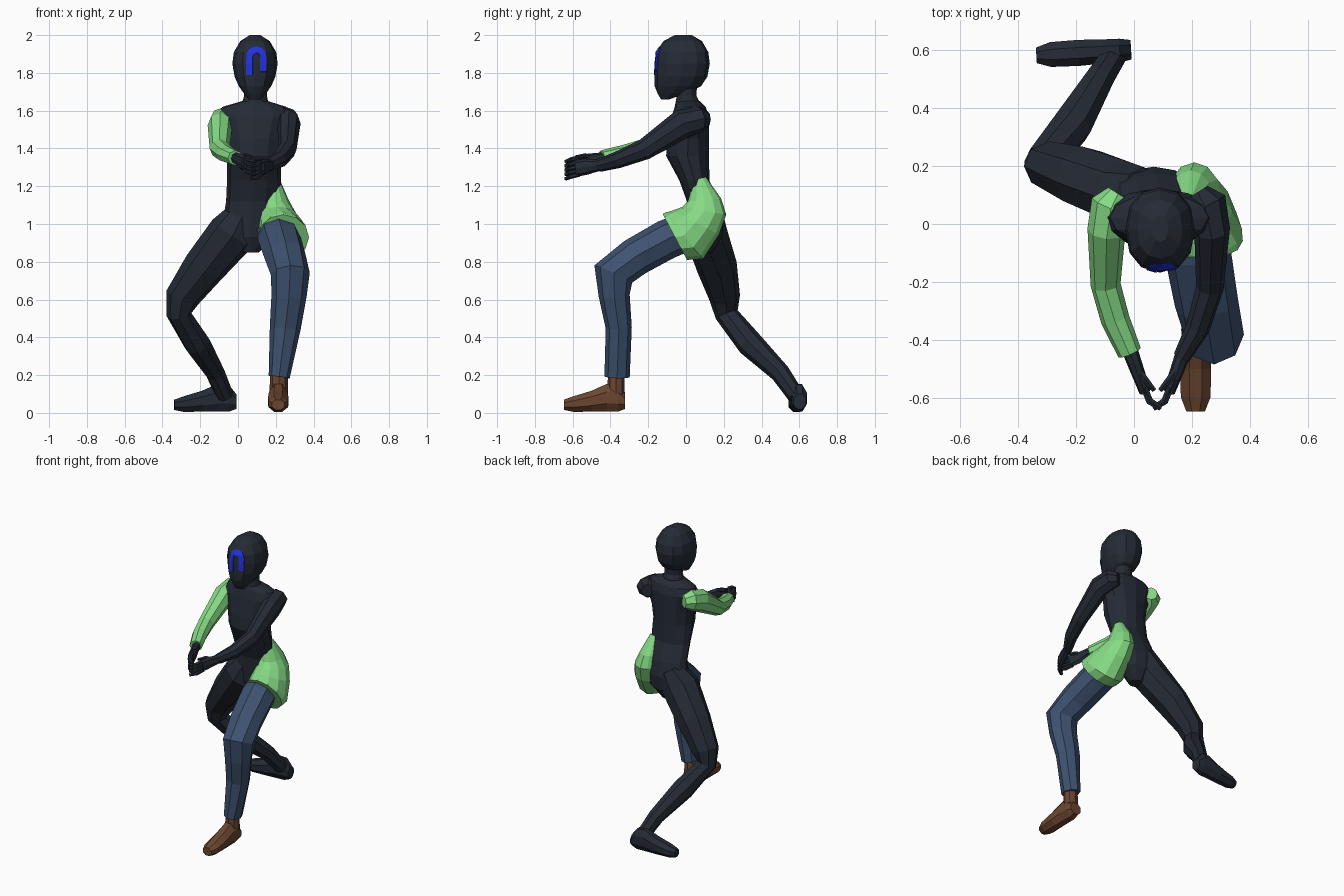
import bpy, bmesh, math
from mathutils import Vector as V
from mathutils.bvhtree import BVHTree


def material(name, rgb):
    m = bpy.data.materials.new(name)
    m.diffuse_color = (*rgb, 1)
    return m


DARK = material("dark slate", (0.018, 0.024, 0.036))
GREEN = material("light green", (0.24, 0.71, 0.235))
DENIM = material("denim blue", (0.048, 0.084, 0.162))
BROWN = material("leather brown", (0.15, 0.061, 0.03))
MARK = material("bright blue", (0.017, 0.032, 0.72))


def finish(name, bm, mat):
    bmesh.ops.recalc_face_normals(bm, faces=bm.faces[:])
    me = bpy.data.meshes.new(name)
    bm.to_mesh(me)
    bm.free()
    me.materials.append(mat)
    ob = bpy.data.objects.new(name, me)
    bpy.context.collection.objects.link(ob)
    return ob


def loft(name, rings, mat, n=12, power=1.0):
    """Skin rings (centre, half axis u, half axis v); power below 1 squares them off."""
    def sq(x):
        return math.copysign(abs(x) ** power, x) if abs(x) > 1e-6 else 0
    bm = bmesh.new()
    rows = []
    for c, u, v in rings:
        rows.append([bm.verts.new(V(c) + V(u) * sq(math.cos(a)) + V(v) * sq(math.sin(a)))
                     for a in (2 * math.pi * i / n for i in range(n))])
    for a, b in zip(rows, rows[1:]):
        for i in range(n):
            j = (i + 1) % n
            bm.faces.new((a[i], a[j], b[j], b[i]))
    bm.faces.new(rows[0])
    bm.faces.new(rows[-1])
    return finish(name, bm, mat)


def tube(name, pts, mat, ref=(1, 0, 0), n=8):
    """Limb along points (x, y, z, radius along ref, radius across)."""
    ps = [V(p[:3]) for p in pts]
    dirs = [(b - a).normalized() for a, b in zip(ps, ps[1:])]
    rings = []
    for i, p in enumerate(pts):
        t = (dirs[max(i - 1, 0)] + dirs[min(i, len(dirs) - 1)]).normalized()
        u = (V(ref) - t * t.dot(V(ref))).normalized()
        rings.append((ps[i], u * p[3], t.cross(u) * p[4]))
    return loft(name, rings, mat, n)


def body(name, levels, mat, power=1.0):
    """Stack of horizontal rings (z, centre x, half width, front y, back y)."""
    return loft(name, [((x, (f + b) / 2, z), (r, 0, 0), (0, (b - f) / 2, 0))
                       for z, x, r, f, b in levels], mat, 12, power)


def foot(name, heel, d, length, width, mat):
    """Foot from the heel along horizontal direction d."""
    d = V(d).normalized()
    side = d.cross(V((0, 0, 1)))
    rings = []
    for t, w, z0, z1 in ((0, .75, .02, .1), (.12, .9, .005, .15), (.3, .92, .005, .155),
                         (.55, 1, .005, .118), (.85, .95, .005, .088), (1, .6, .015, .07)):
        c = V(heel) + d * length * t + V((0, 0, (z0 + z1) / 2))
        # half-step turn gives a flat sole and sides
        u, v = side * width * w, V((0, 0, (z1 - z0) / 2))
        k = math.pi / 8
        rings.append((c, (u * math.cos(k) - v * math.sin(k)) * 1.06,
                      (u * math.sin(k) + v * math.cos(k)) * 1.06))
    return loft(name, rings, mat, 8)


# Head, neck, torso
head = body("head", [
    (2.0, .09, .028, -.06, .03), (1.968, .09, .078, -.12, .085), (1.91, .09, .112, -.158, .118),
    (1.85, .09, .12, -.166, .126), (1.78, .09, .108, -.168, .113), (1.73, .09, .086, -.166, .08),
    (1.69, .09, .058, -.15, 0), (1.66, .09, .033, -.132, -.09)], DARK, .88)
body("neck", [(1.76, .09, .062, -.055, .06), (1.68, .093, .06, -.048, .055),
              (1.62, .09, .075, -.06, .085)], DARK)
body("torso", [
    (1.65, .09, .07, -.05, .075), (1.62, .087, .17, -.06, .105), (1.57, .085, .2, -.075, .12),
    (1.45, .085, .155, -.1, .122), (1.36, .085, .142, -.105, .122), (1.23, .085, .143, -.035, .124),
    (1.12, .075, .138, .005, .175), (1.02, .068, .148, .01, .198), (.93, .065, .13, .015, .19),
    (.85, .065, .045, .05, .14)], DARK)

# Arched face mark, projected onto the head
tree = BVHTree.FromObject(head, bpy.context.evaluated_depsgraph_get())
path = [(-1, 0, 1.79 + .0158 * i) for i in range(6)]
path += [(-math.cos(a), math.sin(a), 1.885) for a in (math.pi * i / 10 for i in range(1, 10))]
path += [(1, 0, 1.885 - .0158 * i) for i in range(6)]
bm = bmesh.new()
rows = []
for cx, sz, z in path:
    row = []
    for r in (.019, .03, .042, .053):
        p = V((.097 + cx * r, -1, z + sz * r))
        hit = tree.ray_cast(p, V((0, 1, 0)))[0]
        row.append(bm.verts.new((p.x, (hit.y if hit else -.15) - .002, p.z)))
    rows.append(row)
for a, b in zip(rows, rows[1:]):
    for i in range(3):
        bm.faces.new((a[i], a[i + 1], b[i + 1], b[i]))
mark = finish("face_mark", bm, MARK)
solid = mark.modifiers.new("thickness", 'SOLIDIFY')
solid.thickness, solid.offset = .005, 0

# Arms reaching forward
tube("green_sleeve", [
    (-.055, .105, 1.55, .04, .045), (-.08, .065, 1.55, .07, .068), (-.095, -.02, 1.52, .066, .075),
    (-.098, -.21, 1.4, .052, .054), (-.065, -.33, 1.372, .05, .046),
    (-.015, -.445, 1.35, .042, .04)], GREEN)
tube("bare_arm", [
    (.22, .11, 1.555, .04, .045), (.245, .07, 1.555, .076, .068), (.27, -.02, 1.53, .062, .078),
    (.262, -.22, 1.395, .048, .056), (.22, -.36, 1.34, .042, .045),
    (.165, -.46, 1.31, .03, .035)], DARK)

# Clasped hands
for s, side, z, wrist in ((1, "sleeved", 1.32, 1.35), (-1, "bare", 1.295, 1.315)):
    def at(off, y, zz):
        return (.08 - s * off, y, zz)
    tube(side + "_hand", [(*at(.1, -.42, wrist), .028, .03), (*at(.082, -.47, wrist - .005), .026, .032),
                          (*at(.06, -.53, z + .008), .023, .043),
                          (*at(.042, -.58, z), .02, .044)], DARK)
    for k in range(4):
        h = z + (k - 1.5) * .022
        tube(f"{side}_finger", [(*at(.045, -.565, h), .012, .014), (*at(.026, -.612, h - .012), .012, .014),
                                (*at(-.012, -.636, h - .022), .01, .011)], DARK, (0, 0, 1), 6)
    tube(side + "_thumb", [(*at(.07, -.5, z + .025), .013, .015), (*at(.043, -.535, z + .042), .013, .013),
                           (*at(.01, -.575, z + .036), .009, .009)], DARK, (0, 0, 1), 6)

# Stretched back leg and its foot
tube("back_leg", [
    (.035, .11, 1.06, .085, .085), (-.03, .105, .95, .128, .115), (-.18, .165, .77, .113, .107),
    (-.295, .205, .61, .092, .082), (-.312, .216, .52, .066, .062), (-.215, .34, .365, .072, .07),
    (-.12, .5, .21, .052, .052), (-.068, .582, .09, .046, .045)], DARK)
foot("back_foot", (-.01, .602, 0), (-1, -.06, 0), .328, .046, DARK)

# Bent front leg, ankle and shoe
tube("front_leg", [
    (.2, .06, .98, .1, .1), (.22, -.1, .92, .115, .105), (.25, -.27, .825, .11, .102),
    (.277, -.385, .735, .103, .11), (.27, -.38, .62, .093, .082), (.25, -.356, .45, .082, .069),
    (.218, -.365, .19, .056, .067)], DENIM)
tube("ankle", [(.218, -.37, .23, .045, .043), (.215, -.37, .1, .05, .046)], BROWN)
foot("shoe", (.213, -.322, 0), (0, -1, 0), .325, .055, BROWN)

# Short over the front hip: rings (centre x, half width, front y, z, back y, z)
short = [(.185, .035, .04, 1.23, .105, 1.25), (.196, .072, .01, 1.12, .186, 1.135),
         (.208, .092, -.02, 1.09, .213, 1.05), (.224, .115, -.075, 1.07, .175, .945),
         (.24, .132, -.118, 1.058, .09, .815), (.24, .136, -.122, 1.05, .005, .81)]
loft("hip_short", [((x, (f + b) / 2, (fz + bz) / 2), (r, 0, 0), (0, (b - f) / 2, (bz - fz) / 2))
                   for x, r, f, fz, b, bz in short], GREEN)
